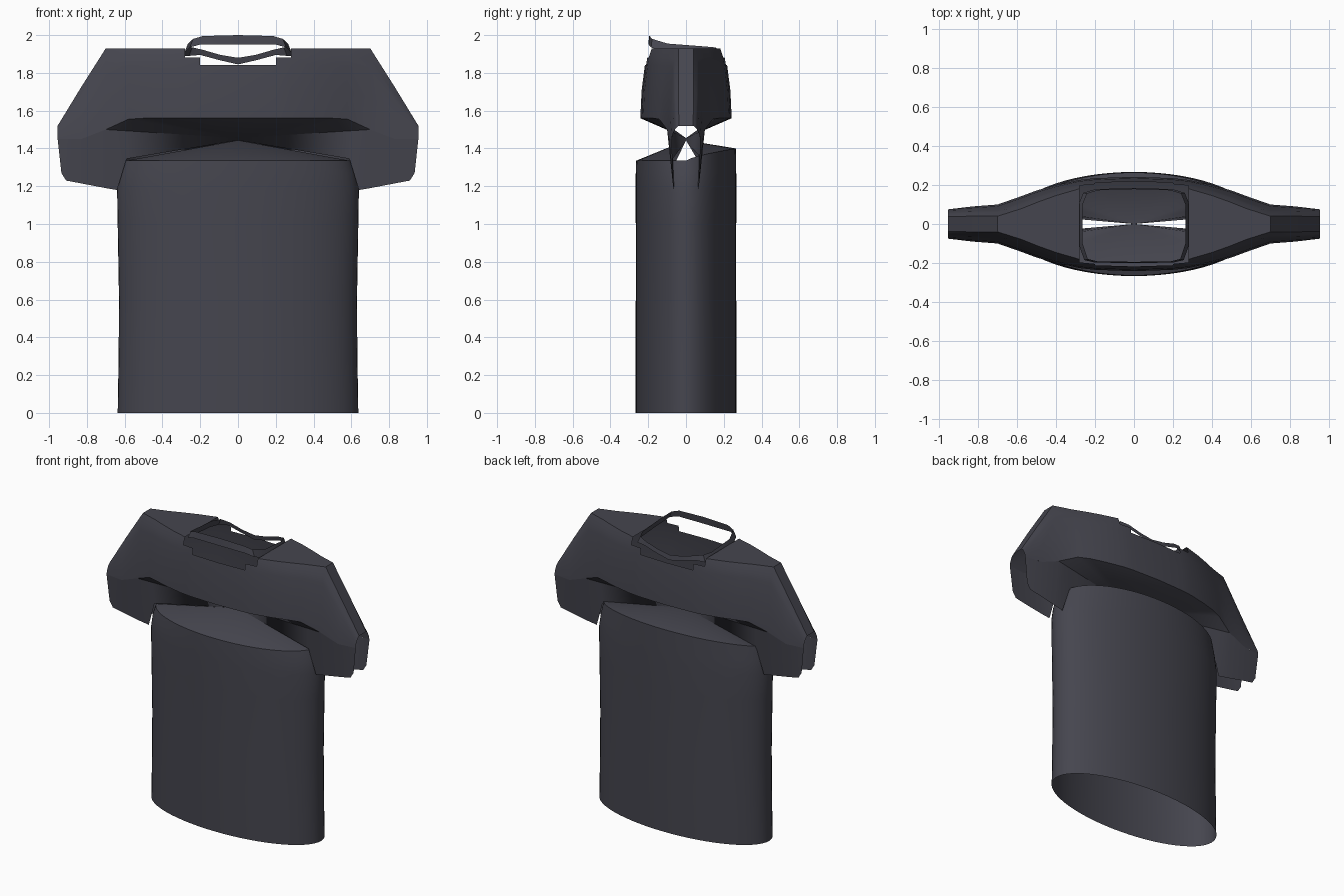
import bpy, math

cube = bpy.data.objects.get("Cube")
if cube:
    bpy.data.objects.remove(cube, do_unlink=True)

fabric = bpy.data.materials.new("charcoal fabric")
fabric.use_nodes = True
colour = (0.06, 0.06, 0.077, 1)
fabric.diffuse_color = colour
fabric.node_tree.nodes["Principled BSDF"].inputs["Base Color"].default_value = colour


def make(name, verts, faces, mirror=(False, False), angle=35):
    mesh = bpy.data.meshes.new(name)
    mesh.from_pydata(verts, [], faces)
    mesh.validate()
    mesh.materials.append(fabric)
    ob = bpy.data.objects.new(name, mesh)
    bpy.context.collection.objects.link(ob)
    if any(mirror):
        mod = ob.modifiers.new("mirror", 'MIRROR')
        mod.use_axis = (mirror[0], mirror[1], False)
    bpy.ops.object.select_all(action='DESELECT')
    ob.select_set(True)
    bpy.context.view_layer.objects.active = ob
    bpy.ops.object.shade_smooth_by_angle(angle=math.radians(angle))
    return ob


def strip_faces(rows, cols, skip=lambda i, j: False):
    return [(i * cols + j, (i + 1) * cols + j, (i + 1) * cols + j + 1, i * cols + j + 1)
            for i in range(rows - 1) for j in range(cols - 1) if not skip(i, j)]


# Torso: open oval tube whose rim is higher at the back
N = 64
rings = [(0, .637, .267), (.3, .632, .267), (.6, .63, .266), (1.0, .637, .266),
         (1.18, .64, .267), (1.27, .626, .266), (None, .603, .264)]
verts, faces = [], []
for z, a, b in rings:
    for k in range(N):
        t = 2 * math.pi * k / N
        rim = 1.335 + .065 * max(0, math.sin(t)) ** .7
        verts.append((a * math.cos(t), b * math.sin(t), rim if z is None else z))
for i in range(len(rings) - 1):
    for k in range(N):
        m = (k + 1) % N
        faces.append((i * N + k, i * N + m, (i + 1) * N + m, (i + 1) * N + k))
make("torso", verts, faces)

# Torso top: front and back fans meeting in the middle, open towards the sleeves
rim_verts = verts[-N:]
top_faces = []
for k in range(N):
    m = (k + 1) % N
    if abs(rim_verts[k][1] + rim_verts[m][1]) / 2 > .06:
        top_faces.append((k, m, N))
make("torso_top", rim_verts + [(0, 0, 1.443)], top_faces)

# Yoke and upper sleeves: x, half depth, shoulder fraction, top z, bottom z
sections = [(0, .242, .8, 1.93, 1.56), (.2, .235, .8, 1.93, 1.56),
            (.28, .226, .8, 1.93, 1.56), (.4, .2, .73, 1.93, 1.56),
            (.5, .172, .64, 1.93, 1.56), (.58, .142, .55, 1.93, 1.555),
            (.7, .1, .4, 1.93, 1.5), (.83, .09, .45, 1.725, 1.45),
            (.955, .075, .5, 1.52, 1.45)]
levels = [(0, 0), (.35, .13), (.5, .24), (.85, .6), (1, 1)]
verts = []
for x, w, f, top, bottom in sections:
    verts.append((x, 0, top))
    for out, down in levels:
        verts.append((x, w * (f + (1 - f) * out), top + (bottom - top) * down))
cols = len(levels) + 1
neck_hole = lambda i, j: (i == 0 and j < 3) or (i == 1 and j < 2)
make("yoke", verts, strip_faces(len(sections), cols, neck_hole), (True, True))

# Yoke underside: fan from the lower edge to the middle
edge = [(s[0], s[1], s[4]) for s in sections if s[0] <= .7]
make("yoke_underside", edge + [(0, 0, 1.455)],
     [(i, i + 1, len(edge)) for i in range(len(edge) - 1)], (True, True))

# Lower sleeve panels, tapering inward to the middle: upper and lower points
panel = [((0, 0, 1.455), (0, 0, 1.443)),
         ((.6, .086, 1.494), (.59, .07, 1.345)),
         ((.65, .093, 1.497), (.64, .063, 1.18)),
         ((.7, .1, 1.5), (.7, .066, 1.19)),
         ((.83, .09, 1.45), (.83, .07, 1.215)),
         ((.91, .08, 1.45), (.91, .07, 1.23)),
         ((.955, .075, 1.45), (.935, .07, 1.27))]
make("sleeve_panels", [p for pair in panel for p in pair],
     strip_faces(len(panel), 2), (True, True))

# Collar: loose band, raised at the front and dipping at the back (x, y, low z, high z)
collar = [(0, -.2, 1.95, 2.0), (.2, -.198, 1.95, 1.995), (.255, -.185, 1.935, 1.98),
          (.285, -.1, 1.905, 1.955), (.285, .1, 1.89, 1.94), (.26, .16, 1.89, 1.935),
          (.2, .178, 1.895, 1.922), (.1, .182, 1.868, 1.895), (0, .184, 1.845, 1.88)]
verts = [p for x, y, lo, hi in collar for p in ((x, y, lo), (x * .93, y * .97, hi))]
make("collar", verts, strip_faces(len(collar), 2), (True, False))
